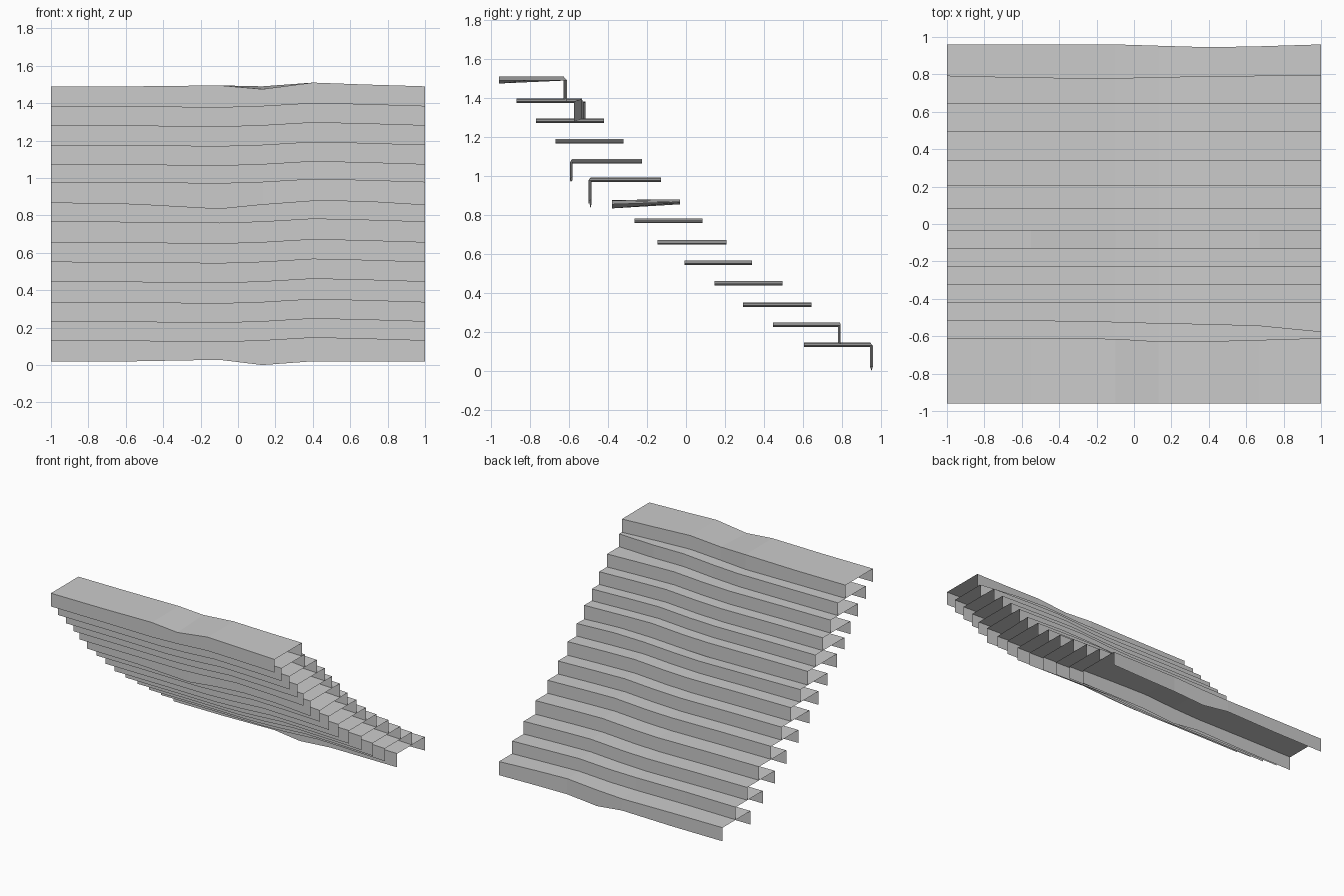
import bpy

# Worn staircase: each step is a thin inverted channel (tread + front and back risers)
XS = [-1, -0.55, -0.1, 0.13, 0.4, 0.67, 1]
WAVE = [0, -0.002, -0.007, 0.0, 0.016, 0.01, 0]
FLAT = [0] * 7

LEVELS = [1.49, 1.383, 1.28, 1.175, 1.072, 0.977, 0.867, 0.765,
          0.655, 0.55, 0.445, 0.335, 0.232, 0.13, 0.02]
FRONTS = [-0.96, -0.87, -0.77, -0.67, -0.595, -0.50, -0.38, -0.265,
          -0.147, -0.008, 0.147, 0.293, 0.447, 0.605]
BACKS = [-0.61, -0.515, -0.42, -0.32, -0.225, -0.128, -0.032, 0.085,
         0.207, 0.34, 0.495, 0.645, 0.793, 0.96]

# Special wear on individual edges (offsets along the width)
FRONT_Z = {0: [0, 0, 0.005, -0.015, 0.02, 0.01, 0],
           6: [0, -0.008, -0.033, -0.01, 0.01, 0.008, -0.012]}
BACK_Z = {0: [0, 0, 0.005, 0.0, 0.02, 0.01, 0],
          6: [0, -0.006, -0.012, -0.004, 0.01, 0.014, 0],
          14: [0, 0, 0.008, -0.02, 0.0, 0.0, 0]}
FRONT_Z[14] = BACK_Z[14]
BACK_Y = {0: [0, 0, -0.004, -0.018, -0.017, -0.01, 0],
          1: [0, 0, -0.008, -0.015, -0.02, -0.028, -0.06],
          13: [0, 0, 0, -0.007, -0.015, -0.01, 0],
          12: [0, -0.01, -0.014, -0.007, -0.004, 0, 0]}
FRONT_Y = {4: [0, 0, 0.005, 0.012, 0.012, 0.006, 0],
           5: [0, 0.005, 0.01, 0.015, 0.01, 0.005, 0]}


def strip_mesh(name, rows):
    n = len(XS)
    verts = [v for row in rows for v in row]
    faces = [(r * n + i, r * n + i + 1, (r + 1) * n + i + 1, (r + 1) * n + i)
             for r in range(len(rows) - 1) for i in range(n - 1)]
    me = bpy.data.meshes.new(name)
    me.from_pydata(verts, [], faces)
    ob = bpy.data.objects.new(name, me)
    bpy.context.collection.objects.link(ob)


def edge(y, z, dy, dz):
    return [(x, y + a, z + b) for x, a, b in zip(XS, dy, dz)]


# Steps from top (front) to bottom (back); risers reach the next step's level
for i in range(14):
    fy, by = FRONT_Y.get(i, FLAT), BACK_Y.get(i, FLAT)
    rows = [edge(FRONTS[i], LEVELS[i + 1], fy, FRONT_Z.get(i + 1, WAVE)),
            edge(FRONTS[i], LEVELS[i], fy, FRONT_Z.get(i, WAVE)),
            edge(BACKS[i], LEVELS[i], by, BACK_Z.get(i, WAVE)),
            edge(BACKS[i], LEVELS[i + 1], by, BACK_Z.get(i + 1, WAVE))]
    strip_mesh(f"step_{i + 1:02d}", rows)
